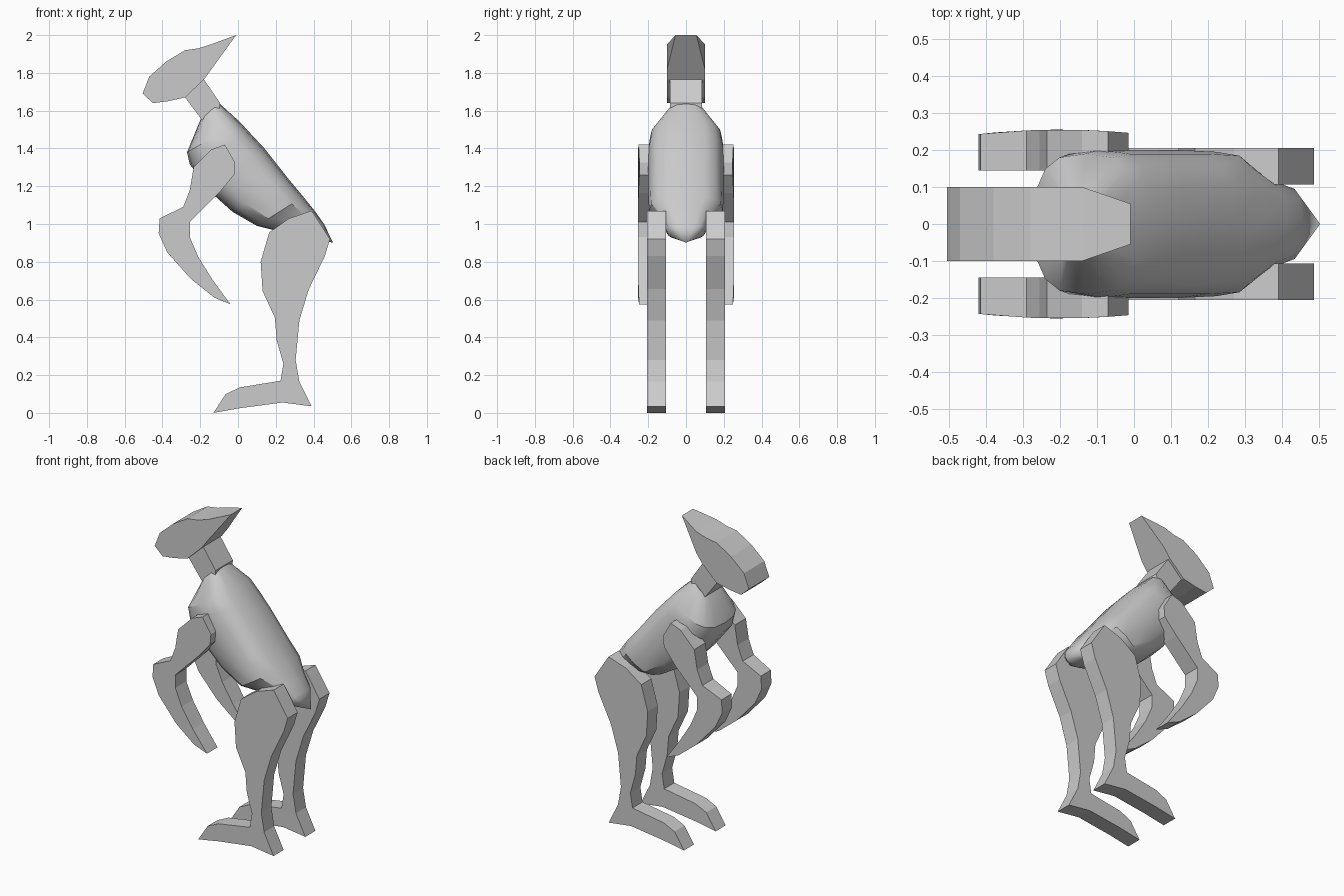
import bpy, bmesh
from math import sin, cos, tau, copysign

if "Cube" in bpy.data.objects:
    bpy.data.objects.remove(bpy.data.objects["Cube"])


def finish(bm, name):
    bmesh.ops.recalc_face_normals(bm, faces=bm.faces)
    me = bpy.data.meshes.new(name)
    bm.to_mesh(me)
    bm.free()
    ob = bpy.data.objects.new(name, me)
    bpy.context.collection.objects.link(ob)
    return ob


def slab(name, pts, near, far):
    """Side profile (x, z) spanned between two y positions given as functions of x, z."""
    bm = bmesh.new()
    a = [bm.verts.new((x, near(x, z), z)) for x, z in pts]
    b = [bm.verts.new((x, far(x, z), z)) for x, z in pts]
    bm.faces.new(a)
    bm.faces.new(b[::-1])
    for i in range(len(pts)):
        j = (i + 1) % len(pts)
        bm.faces.new((a[i], b[i], b[j], a[j]))
    return finish(bm, name)


# head with swept-back crest that narrows to its tip
head = [(-.01, 2), (-.14, 1.82), (-.18, 1.765), (-.28, 1.67), (-.37, 1.65),
        (-.45, 1.64), (-.505, 1.69), (-.47, 1.78), (-.38, 1.86), (-.28, 1.92),
        (-.21, 1.93), (-.14, 1.952)]
half = lambda x, z: .1 - max(0, x + .14) / .13 * .045
slab("head", head, lambda x, z: -half(x, z), half)

# neck
neck = [(-.2, 1.79), (-.18, 1.765), (-.095, 1.64), (-.1, 1.58), (-.15, 1.53),
        (-.19, 1.55), (-.28, 1.67), (-.27, 1.71)]
slab("neck", neck, lambda x, z: -.085, lambda x, z: .085)

# torso: rounded sections (top x, z, bottom x, z, half width) down to a tail tip
rings = [(-.1, 1.64, -.2, 1.55, .09), (.01, 1.54, -.27, 1.38, .19),
         (.07, 1.475, -.255, 1.315, .2), (.14, 1.4, -.13, 1.155, .2),
         (.27, 1.235, -.03, 1.065, .2), (.345, 1.145, .1, .99, .195),
         (.41, 1.065, .2, .965, .13), (.455, 1.0, .37, .92, .1)]
N = 16
soft = lambda v: copysign(abs(v) ** .7, v)
bm = bmesh.new()
loops = []
for tx, tz, bx, bz, w in rings:
    loop = []
    for i in range(N):
        c, s = soft(cos(tau * i / N)), soft(sin(tau * i / N))
        t = (1 - c) / 2
        loop.append(bm.verts.new((tx + (bx - tx) * t, w * s, tz + (bz - tz) * t)))
    loops.append(loop)
for p, q in zip(loops, loops[1:]):
    for i in range(N):
        j = (i + 1) % N
        bm.faces.new((p[i], p[j], q[j], q[i]))
bm.faces.new(loops[0])
tip = bm.verts.new((.503, 0, .902))
for i in range(N):
    bm.faces.new((loops[-1][i], loops[-1][(i + 1) % N], tip))
torso = finish(bm, "torso")
bpy.context.view_layer.objects.active = torso
torso.select_set(True)
bpy.ops.object.shade_smooth_by_angle()

# arms and legs, one of each per side
arm = [(-.07, 1.42), (-.015, 1.325), (-.02, 1.26), (-.1, 1.165), (-.255, 1.01),
       (-.255, .93), (-.21, .825), (-.135, .705), (-.04, .575), (-.125, .61),
       (-.25, .71), (-.375, .85), (-.42, .95), (-.415, 1.03), (-.29, 1.09),
       (-.255, 1.18), (-.235, 1.3), (-.14, 1.395)]
leg = [(.39, 1.07), (.41, 1.04), (.487, .92), (.46, .83), (.375, .655),
       (.325, .49), (.305, .28), (.325, .165), (.39, .035), (.235, .055),
       (.01, .025), (-.13, 0), (-.065, .1), (.01, .135), (.225, .17),
       (.24, .26), (.205, .385), (.195, .505), (.13, .645), (.12, .8),
       (.165, .955), (.27, 1.03)]
for side, s in (("right", -1), ("left", 1)):
    slab(side + "_arm", arm, lambda x, z: s * .145,
         lambda x, z: s * (.255 - .25 * (x + .2) ** 2))
    slab(side + "_leg", leg, lambda x, z: s * .107, lambda x, z: s * .206)
